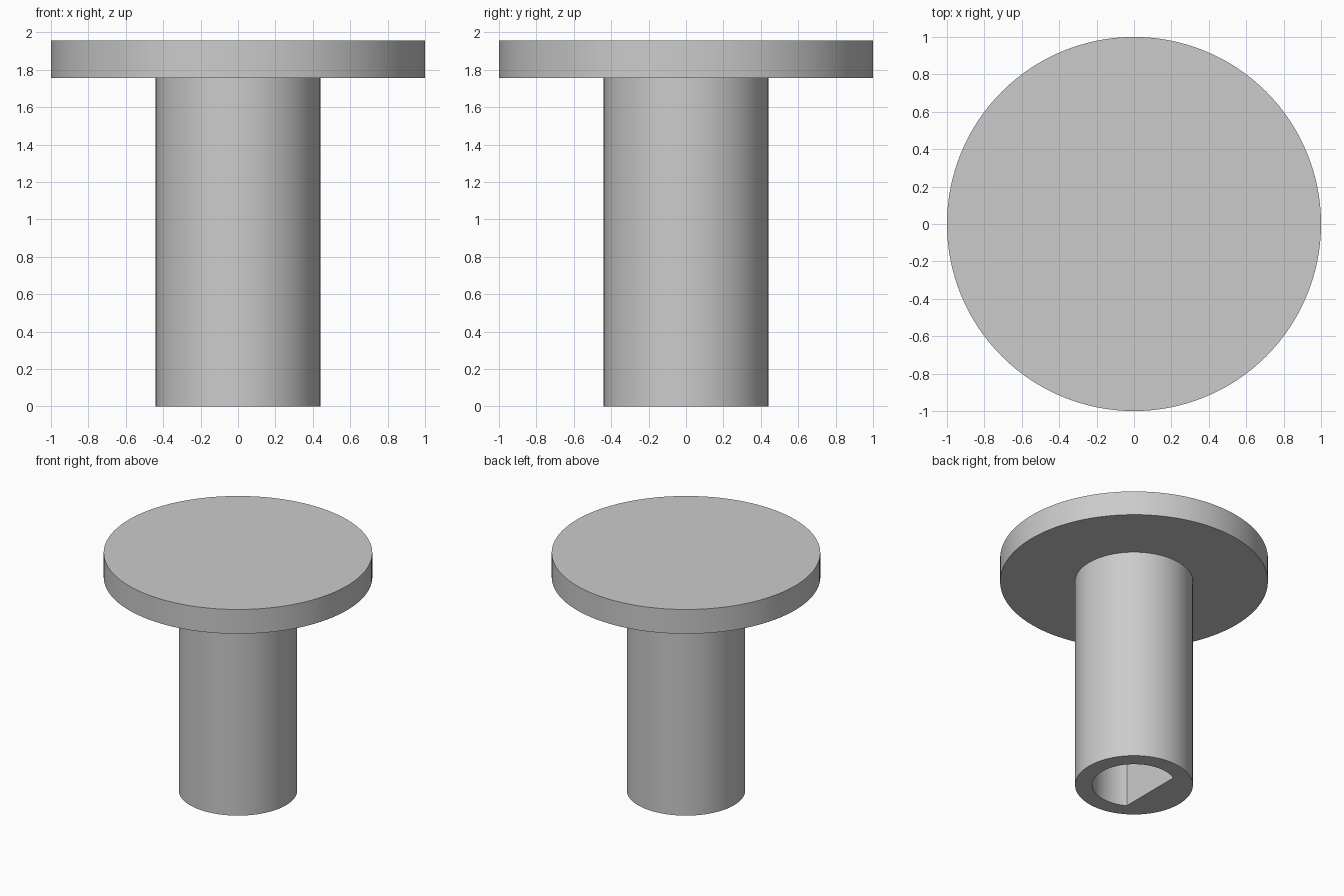
import bpy, bmesh
from mathutils import Vector

cube = bpy.data.objects.get("Cube")
if cube:
    bpy.data.objects.remove(cube, do_unlink=True)

SIDES = 128
POST_R, DISC_R = 0.44, 1.0
DISC_Z, TOP_Z = 1.755, 1.955
BORE_R, FLAT_X = 0.312, -0.156

grey = bpy.data.materials.new("light_grey")
grey.use_nodes = True
colour = (0.6, 0.6, 0.6, 1)
grey.diffuse_color = colour
grey.node_tree.nodes["Principled BSDF"].inputs["Base Color"].default_value = colour


def add_object(name, bm):
    bmesh.ops.recalc_face_normals(bm, faces=bm.faces)
    mesh = bpy.data.meshes.new(name)
    bm.to_mesh(mesh)
    bm.free()
    mesh.materials.append(grey)
    obj = bpy.data.objects.new(name, mesh)
    bpy.context.collection.objects.link(obj)
    return obj


def cylinder(bm, radius, bottom, top):
    ring = bmesh.ops.create_circle(bm, segments=SIDES, radius=radius, cap_ends=True)
    bmesh.ops.translate(bm, verts=ring["verts"], vec=(0, 0, bottom))
    face = ring["verts"][0].link_faces[0]
    return extrude(bm, face, top - bottom)


def extrude(bm, face, height):
    moved = bmesh.ops.extrude_face_region(bm, geom=[face], use_keep_orig=True)["geom"]
    verts = [g for g in moved if isinstance(g, bmesh.types.BMVert)]
    bmesh.ops.translate(bm, verts=verts, vec=(0, 0, height))
    return next(g for g in moved if isinstance(g, bmesh.types.BMFace))


# Post, widening into the disc as one solid
bm = bmesh.new()
face = cylinder(bm, POST_R, 0, DISC_Z)
bmesh.ops.inset_region(bm, faces=[face], thickness=0, use_even_offset=False)
for v in face.verts:
    v.co.xy *= DISC_R / POST_R
extrude(bm, face, TOP_Z - DISC_Z)
bmesh.ops.delete(bm, geom=[face], context="FACES_ONLY")
knob = add_object("post_and_disc", bm)

# D-shaped bore, flat on one side
bm = bmesh.new()
cylinder(bm, BORE_R, -0.2, DISC_Z)
cut = bmesh.ops.bisect_plane(bm, geom=bm.verts[:] + bm.edges[:] + bm.faces[:],
                             plane_co=Vector((FLAT_X, 0, 0)), plane_no=Vector((-1, 0, 0)),
                             clear_outer=True)
edges = [g for g in cut["geom_cut"] if isinstance(g, bmesh.types.BMEdge)]
bmesh.ops.holes_fill(bm, edges=edges, sides=0)
bore = add_object("bore_cutter", bm)
bore.hide_render = True

bpy.ops.object.select_all(action="DESELECT")
knob.select_set(True)
bpy.context.view_layer.objects.active = knob
mod = knob.modifiers.new("bore", "BOOLEAN")
mod.operation = "DIFFERENCE"
mod.solver = "EXACT"
mod.object = bore
bpy.ops.object.modifier_apply(modifier=mod.name)
bpy.data.objects.remove(bore, do_unlink=True)
bpy.ops.object.shade_smooth_by_angle()
